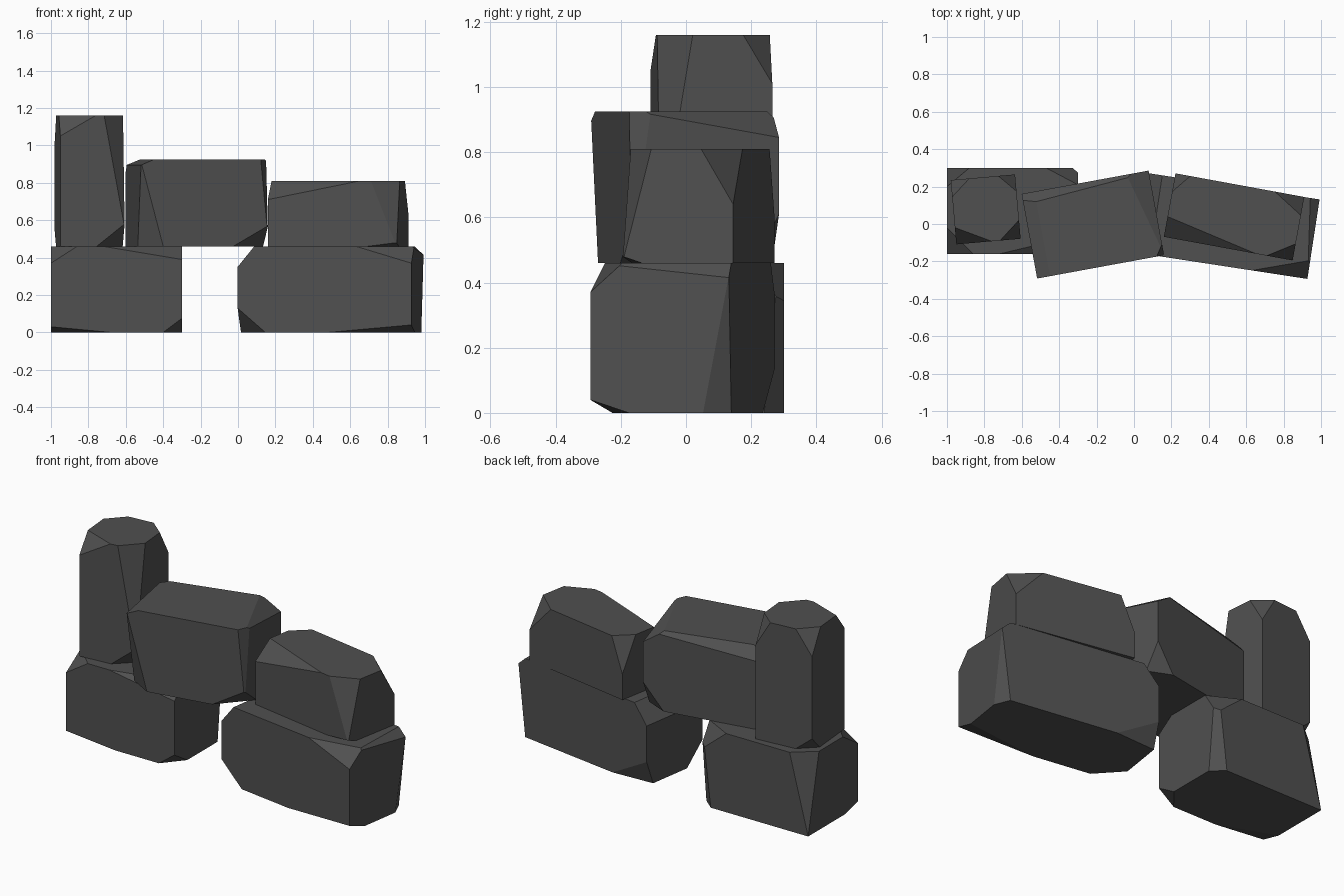
import bpy, bmesh, math
from mathutils import Vector

if "Cube" in bpy.data.objects:
    bpy.data.objects.remove(bpy.data.objects["Cube"])

stone = bpy.data.materials.new("dark grey stone")
stone.diffuse_color = (0.08, 0.08, 0.08, 1)
stone.use_nodes = True
stone.node_tree.nodes["Principled BSDF"].inputs["Base Color"].default_value = stone.diffuse_color
FAR = 50  # a cut this long runs parallel to that axis, giving an edge bevel


def rock(name, center, size, angle, base, cuts):
    """Box whose corners are sliced off; each cut is a corner plus its reach along x, y, z."""
    bm = bmesh.new()
    bmesh.ops.create_cube(bm, size=1)
    bmesh.ops.scale(bm, vec=size, verts=bm.verts)
    half = Vector(size) / 2
    for corner, reach in cuts:
        sign = [1 if c == "+" else -1 for c in corner]
        normal = Vector([s / r for s, r in zip(sign, reach)])
        point = Vector([s * h for s, h in zip(sign, half)])
        point.x -= sign[0] * reach[0] if reach[0] < FAR else 0
        if reach[0] >= FAR:
            point.z -= sign[2] * reach[2]
        bmesh.ops.bisect_plane(bm, geom=bm.verts[:] + bm.edges[:] + bm.faces[:],
                               plane_co=point, plane_no=normal.normalized(), clear_outer=True)
        rim = [e for e in bm.edges if e.is_boundary]
        if rim:
            bmesh.ops.contextual_create(bm, geom=rim)
    bmesh.ops.recalc_face_normals(bm, faces=bm.faces)
    mesh = bpy.data.meshes.new(name)
    bm.to_mesh(mesh)
    bm.free()
    mesh.materials.append(stone)
    obj = bpy.data.objects.new(name, mesh)
    obj.location = (center[0], center[1], base + half.z)
    obj.rotation_euler.z = math.radians(angle)
    bpy.context.collection.objects.link(obj)


# Two foundation stones
rock("left_base_rock", (-0.65, 0.07), (0.70, 0.46, 0.46), 0, 0, [
    ("---", (0.32, 0.12, 0.03)), ("+--", (0.10, 0.12, 0.075)),
    ("--+", (0.14, 0.14, 0.09)), ("+-+", (0.42, 0.10, 0.07)),
    ("-++", (0.12, 0.10, 0.46)), ("+++", (0.17, 0.09, 0.14)),
    ("++-", (0.07, 0.06, 0.60))])
rock("right_base_rock", (0.495, -0.01), (0.94, 0.43, 0.46), -8.7, 0, [
    ("--+", (0.09, FAR, 0.11)), ("+-+", (0.30, 0.10, 0.09)),
    ("+++", (0.05, 0.42, 0.045)), ("++-", (0.05, 0.08, 0.42)),
    ("+--", (0.45, 0.12, 0.04)), ("---", (0.15, 0.12, 0.13)),
    ("-+-", (0.25, 0.05, 0.14))])

# Middle stone bridging the gap
rock("bridge_rock", (-0.22, -0.003), (0.69, 0.46, 0.465), 10.4, 0.46, [
    ("---", (0.12, 0.10, 0.45)), ("--+", (0.07, FAR, 0.03)),
    ("+-+", (0.04, 0.06, 0.42)), ("+++", (0.12, 0.45, 0.08)),
    ("+--", (0.19, 0.15, 0.11)), ("++-", (0.12, 0.08, 0.15)),
    ("-++", (0.80, 0.06, 0.07))])

# Upper right stone
rock("right_top_rock", (0.535, 0.038), (0.70, 0.345, 0.35), -10.4, 0.46, [
    ("--+", (0.50, 0.11, 0.10)), ("+-+", (0.14, 0.09, 0.35)),
    ("+++", (0.16, 0.10, 0.17)), ("-++", (0.08, 0.10, 0.20)),
    ("+--", (0.16, 0.06, 0.02))])

# Upright stone on the left
rock("left_standing_rock", (-0.793, 0.078), (0.345, 0.345, 0.70), 5, 0.46, [
    ("--+", (0.19, 0.09, 0.11)), ("+-+", (0.11, 0.10, 0.60)),
    ("+++", (0.09, 0.09, 0.15)), ("-++", (0.10, 0.09, 0.14)),
    ("+--", (0.15, 0.12, 0.12)), ("-+-", (0.10, 0.08, 0.08))])
